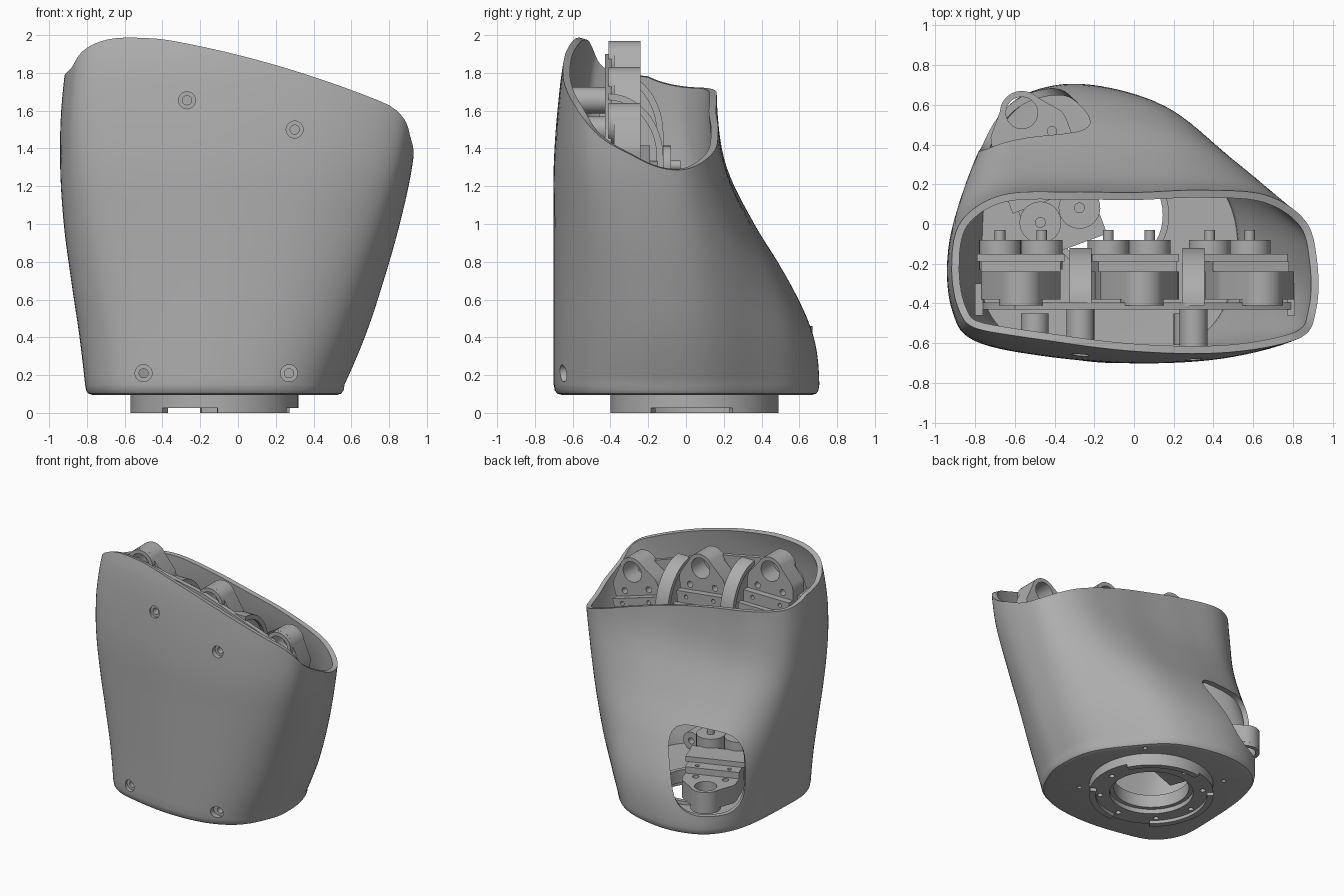
import bpy, bmesh, math
from mathutils import Vector, Matrix

if "Cube" in bpy.data.objects:
    bpy.data.objects.remove(bpy.data.objects["Cube"])

grey = bpy.data.materials.new("plain grey")
grey.use_nodes = True
grey.diffuse_color = (0.42, 0.42, 0.42, 1)
grey.node_tree.nodes["Principled BSDF"].inputs["Base Color"].default_value = (0.42, 0.42, 0.42, 1)
parts = []


def add_object(name, bm, keep=True):
    mesh = bpy.data.meshes.new(name)
    bm.to_mesh(mesh)
    bm.free()
    mesh.materials.append(grey)
    ob = bpy.data.objects.new(name, mesh)
    bpy.context.scene.collection.objects.link(ob)
    if keep:
        parts.append(ob)
    else:
        ob.hide_render = True
    return ob


def frame(origin, up, depth):
    """Axes for a flat part: its outline's y runs along up, its thickness along depth."""
    up, depth = Vector(up).normalized(), Vector(depth).normalized()
    side = up.cross(depth)
    return Matrix.Translation(origin) @ Matrix((side, up, depth)).transposed().to_4x4()


def prism(name, loops, a, b, place, keep=True):
    """Extrude an outline, with any further loops as holes, from depth a to depth b."""
    bm = bmesh.new()
    rings = []
    for d in (a, b):
        level, edges = [], []
        for loop in loops:
            vs = [bm.verts.new((x, y, d)) for x, y in loop]
            edges += [bm.edges.new((vs[i - 1], vs[i])) for i in range(len(vs))]
            level.append(vs)
        bmesh.ops.triangle_fill(bm, use_beauty=True, edges=edges, normal=(0, 0, 1))
        rings.append(level)
    for low, high in zip(*rings):
        for i in range(len(low)):
            bm.faces.new((low[i - 1], low[i], high[i], high[i - 1]))
    bmesh.ops.recalc_face_normals(bm, faces=bm.faces[:])
    bm.transform(place)
    return add_object(name, bm, keep)


def arc(cx, cy, r, start=0, end=360, n=32):
    count = n if end - start == 360 else n + 1
    angles = [math.radians(start + (end - start) * i / n) for i in range(count)]
    return [(cx + r * math.cos(t), cy + r * math.sin(t)) for t in angles]


def rect(x0, x1, y0, y1):
    return [(x0, y0), (x1, y0), (x1, y1), (x0, y1)]


def catmull(points, t, closed=False):
    i = math.floor(t) if closed else max(0, min(len(points) - 2, math.floor(t)))
    f = t - i

    def at(k):
        k = k % len(points) if closed else max(0, min(len(points) - 1, k))
        return Vector(points[k])
    p, q, r, s = at(i - 1), at(i), at(i + 1), at(i + 2)
    return 0.5 * (2 * q + (r - p) * f + (2 * p - 5 * q + 4 * r - s) * f * f
                  + (3 * q - p - 3 * r + s) * f ** 3)


# Casing extents every 0.3 of height from -0.2: left x, right x, front y, back y
EXTENTS = [(-.765, .39, -.7, .68), (-.80, .54, -.7, .70), (-.835, .67, -.7, .67), (-.88, .77, -.7, .54),
           (-.92, .855, -.7, .36), (-.94, .92, -.7, .215), (-.935, .95, -.68, .165),
           (-.9, .95, -.64, .165), (-.83, .94, -.55, .165)]
# Outline of the casing at the top (first pair) and at the base (second pair)
OUTLINE = [(1, 0, 1, .09), (.95, .55, .93, .36), (.72, .93, .70, .62), (.35, 1, .39, .87),
           (0, .98, 0, .985), (-.35, 1, -.4, 1), (-.72, .96, -.74, .89), (-.94, .6, -.94, .61),
           (-1, 0, -1, .11), (-.97, -.5, -.98, -.4), (-.87, -.78, -.8, -.76), (-.5, -.93, -.48, -.91),
           (0, -1, 0, -1), (.5, -.96, .46, -.94), (.88, -.78, .78, -.7), (.98, -.5, .96, -.26)]
MID_Y = -0.2
HUB = Vector((-.125, .045, 0))


def casing_point(t, z):
    left, right, front, back = catmull(EXTENTS, (z + .2) / .3)
    w = max(0, min(1, (back - .165) / .535)) ** .6
    o = catmull(OUTLINE, t, True)
    u, v = o[0] + (o[2] - o[0]) * w, o[1] + (o[3] - o[1]) * w
    y = MID_Y + v * ((back - MID_Y) if v > 0 else (MID_Y - front))
    return Vector(((left + right) / 2 + u * (right - left) / 2, y, z))


def rim_height(x, y):
    slope = [1.94, 1.9, 1.77, 1.69, 1.615, 1.585, 1.59, 1.59]
    b = catmull([(h, 0) for h in slope], (y + .75) / .15)[0]
    corner = max(0, -x - .6) ** 2 * max(0, min(1, (-y - .2) / .25))
    return min(2.0, min(b, 1.895) - .25 * x - .1 * x * x - corner)


# Casing: floor, rounded lower edge, walls up to the sloping rim
COLS, ROWS = 112, 30
bm = bmesh.new()
grid = []
for c in range(COLS):
    t = c * len(OUTLINE) / COLS
    foot = casing_point(t, .15)
    ang = math.atan2(foot.y - HUB.y, foot.x - HUB.x)
    col = [HUB + Vector((.3 * math.cos(ang), .3 * math.sin(ang), .095))]
    for inset, z in ((.06, .095), (.025, .102), (.007, .12)):
        p = foot.lerp(HUB, inset)
        col.append(Vector((p.x, p.y, z)))
    top = 1.6
    for _ in range(40):
        p = casing_point(t, top)
        top = (top + rim_height(p.x, p.y)) / 2
    col += [casing_point(t, .15 + (top - .15) * r / ROWS) for r in range(ROWS + 1)]
    grid.append([bm.verts.new(p) for p in col])
for c in range(COLS):
    a, b = grid[c - 1], grid[c]
    for r in range(len(a) - 1):
        bm.faces.new((a[r], b[r], b[r + 1], a[r + 1]))
casing = add_object("casing", bm)
solid = casing.modifiers.new("wall", "SOLIDIFY")
solid.thickness, solid.offset = .038, -1

# Openings in the casing: thumb window, front screws, blind floor screws
flat = Matrix()
back_way = (0, 1, 0)
window = []
for i in range(48):
    c, s = math.cos(i * math.tau / 48), math.sin(i * math.tau / 48)
    window.append((.03 + .26 * math.copysign(abs(c) ** .6, c), .55 + .3 * math.copysign(abs(s) ** .6, s)))
cutters = [prism("window_cutter", [window], .3, 1.3, frame((0, 0, 0), (0, 0, 1), (-1, 1, 0)), False)]
SCREWS = [(-.27, 1.655, -.645, -.42), (.3, 1.5, -.65, -.42), (-.5, .21, -.61, -.45), (.27, .21, -.61, -.45)]
for x, z, y0, y1 in SCREWS:
    place = frame((x, 0, z), (0, 0, 1), back_way)
    cutters.append(prism("screw_cutter", [arc(0, 0, .045)], -.8, -.53, place, False))
    prism("screw_post", [arc(0, 0, .07), arc(0, 0, .024)], y0, y1, place)
for x, y in arc(HUB.x, HUB.y, .52, 45, 405, 4):
    cutters.append(prism("floor_cutter", [arc(x, y, .016, n=12)], .05, .115, flat, False))
for cutter in cutters:
    mod = casing.modifiers.new("cut", "BOOLEAN")
    mod.operation, mod.solver, mod.object = "DIFFERENCE", "EXACT", cutter
bpy.context.view_layer.update()
baked = bpy.data.meshes.new_from_object(casing.evaluated_get(bpy.context.evaluated_depsgraph_get()))
casing.modifiers.clear()
casing.data = baked
for cutter in cutters:
    bpy.data.objects.remove(cutter)

# Wrist flange with bolt holes, bearing feet and inner sleeve
bolts = [arc(x, y, .02, n=12) for x, y in arc(HUB.x, HUB.y, .37, n=8)]
prism("wrist_flange", [arc(HUB.x, HUB.y, .445, n=64), arc(HUB.x, HUB.y, .3, n=64)] + bolts, .025, .1, flat)
prism("wrist_sleeve", [arc(HUB.x, HUB.y, .302, n=48), arc(HUB.x, HUB.y, .27, n=48)], .06, .16, flat)
for start, end in ((27, 100), (140, 232), (272, 329)):
    foot = arc(HUB.x, HUB.y, .445, start, end, 20) + arc(HUB.x, HUB.y, .4, start, end, 20)[::-1]
    prism("flange_foot", [foot], 0, .026, flat)


# Finger joint module: knuckle lobe, stepped bracket, drive body and geared discs
def module(name, place):
    lobe = arc(0, 0, .11, 25, 155, 20) + [(-.19, -.06), (-.2, -.1), (-.2, -.32), (.2, -.32), (.2, -.1), (.19, -.06)]
    pins = [arc(s * .11, -.14, .024, n=12) for s in (-1, 1)]
    prism(name + "_knuckle", [lobe, arc(0, 0, .08)] + pins, 0, .14, place)
    prism(name + "_collar", [arc(0, 0, .11), arc(0, 0, .08)], -.03, 0, place)
    prism(name + "_body", [rect(-.19, .19, -.72, -.3)], 0, .15, place)
    pins = [arc(s * .12, -.22, .016, n=12) for s in (-1, 1)]
    prism(name + "_bracket", [rect(-.2, .2, -.46, -.18)] + pins, .14, .19, place)
    prism(name + "_bracket_step", [rect(-.22, .22, -.46, -.27)], .19, .23, place)
    for s in (-1, 1):
        prism(name + "_disc", [arc(s * .105, -.55, .105)], .15, .3, place)
        prism(name + "_shaft", [arc(s * .105, -.55, .027, n=16)], .3, .35, place)


for name, x, z, lean in (("first_finger", -.57, 1.86, 0), ("middle_finger", .04, 1.72, .12),
                         ("last_finger", .64, 1.53, .3)):
    module(name, frame((x, -.38, z), (lean, 0, 1), back_way))
module("thumb", frame((-.565, .56, .32), (-.35, .94, 0), (0, 0, 1)))

# Mounting plate behind the finger modules (outline mirrored in x by the frame)
outline = [(-.77, 1.68), (-.72, 1.8), (-.6, 1.9), (0, 1.78), (.6, 1.57), (.79, 1.38), (.68, .8), (-.72, .8)]
prism("mounting_plate", [[(-x, z) for x, z in outline]], -.43, -.395, frame((0, 0, 0), (0, 0, 1), back_way))
for x, low, high in ((-.8, 1.3, 1.7), (.77, 1.2, 1.38)):
    prism("plate_tab", [rect(x, x + .04, -.46, -.3)], low, high, flat)


# Curved dividers between the fingers, each with a raised rim
def quarter(shrink):
    return [(px * (.29 - shrink), py * (.34 - shrink)) for px, py in arc(0, 0, 1, 0, 90, 20)]


for x, top in ((-.27, 1.82), (.3, 1.69)):
    place = frame((x, -.41, top - .34), (0, 0, 1), (1, 0, 0))
    web = [(0, -.3), (.29, -.3)] + quarter(0)
    band = [(.29, -.3)] + quarter(0) + quarter(.035)[::-1] + [(.255, -.3)]
    prism("divider", [web], -.03, .03, place)
    prism("divider_rim", [band], -.055, .055, place)

# Smooth curved faces, crisp edges
bpy.ops.object.select_all(action="DESELECT")
for ob in parts:
    ob.select_set(True)
bpy.context.view_layer.objects.active = casing
bpy.ops.object.shade_smooth_by_angle(angle=math.radians(35))
